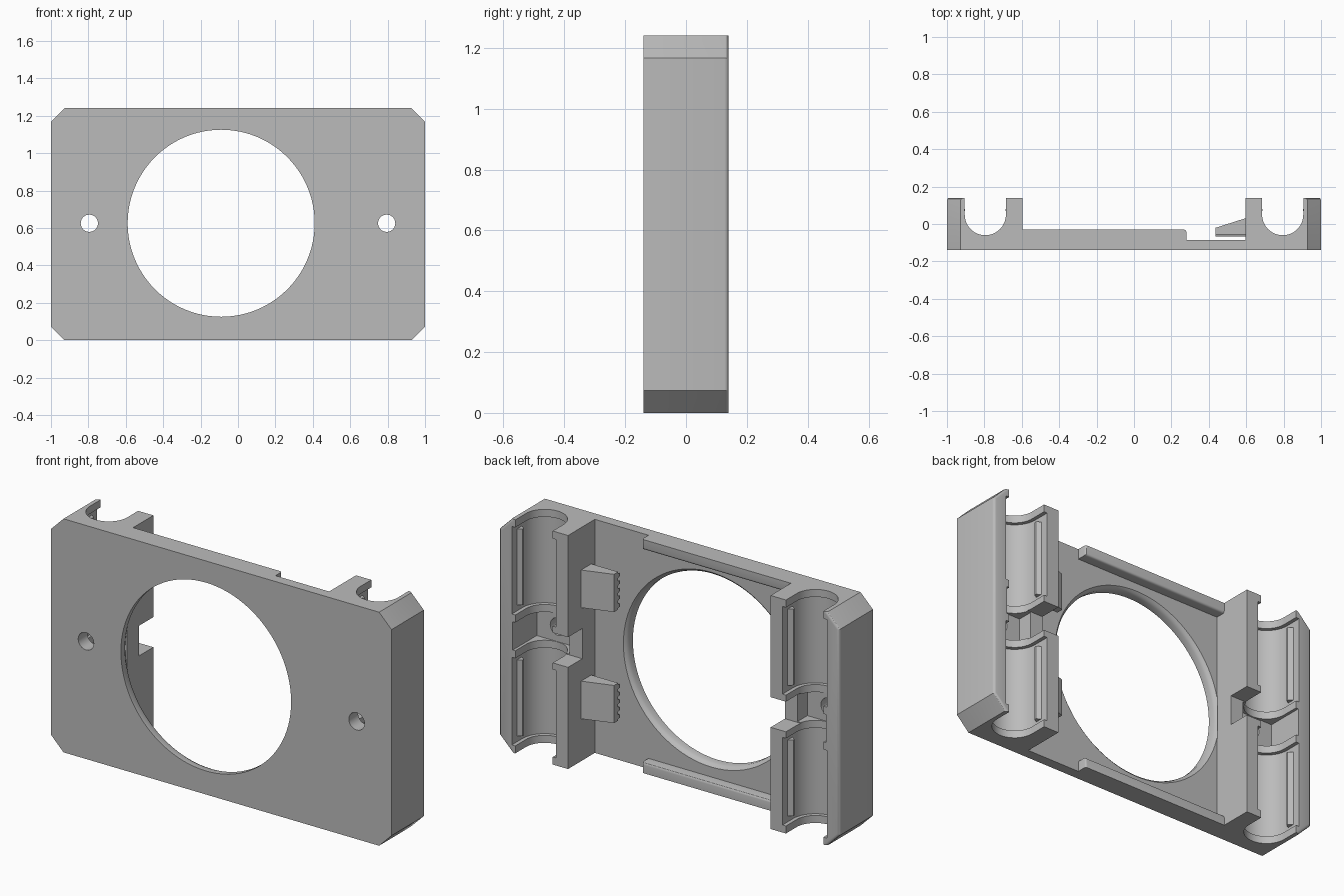
import bpy, bmesh, math

if "Cube" in bpy.data.objects:
    bpy.data.objects.remove(bpy.data.objects["Cube"])

GREY = (0.5, 0.5, 0.5, 1)
mat = bpy.data.materials.new("grey plastic")
mat.use_nodes = True
mat.diffuse_color = GREY
mat.node_tree.nodes["Principled BSDF"].inputs["Base Color"].default_value = GREY

W, H, BACK, FRONT, FLOOR = 1.0, 1.24, 0.14, -0.14, -0.085
MID = H / 2
INNER, ROD_X, ROD_Y = 0.595, 0.795, 0.05


def finish(name, bm):
    bmesh.ops.recalc_face_normals(bm, faces=bm.faces)
    mesh = bpy.data.meshes.new(name)
    bm.to_mesh(mesh)
    bm.free()
    mesh.materials.append(mat)
    obj = bpy.data.objects.new(name, mesh)
    bpy.context.collection.objects.link(obj)
    return obj


def loft(name, rings):
    """Closed solid through equal-length rings of 3D points."""
    bm = bmesh.new()
    loops = [[bm.verts.new(p) for p in ring] for ring in rings]
    for a, b in zip(loops, loops[1:]):
        for i in range(len(a)):
            j = (i + 1) % len(a)
            bm.faces.new((a[i], a[j], b[j], b[i]))
    bm.faces.new(loops[0])
    bm.faces.new(loops[-1])
    return finish(name, bm)


def prism(name, pts, axis, lo, hi):
    """Extrude a 2D outline along one axis."""
    put = {"x": lambda p, t: (t, p[0], p[1]),
           "y": lambda p, t: (p[0], t, p[1]),
           "z": lambda p, t: (p[0], p[1], t)}[axis]
    return loft(name, [[put(p, t) for p in pts] for t in (lo, hi)])


def box(name, x, y, z):
    x, y, z = sorted(x), sorted(y), sorted(z)
    return prism(name, [(x[0], y[0]), (x[1], y[0]), (x[1], y[1]), (x[0], y[1])], "z", *z)


def ring(cx, cz, r, y, n):
    return [(cx + r * math.cos(2 * math.pi * i / n), y,
             cz + r * math.sin(2 * math.pi * i / n)) for i in range(n)]


def channel(cx, r, z):
    """U-shaped trough open to the back."""
    n = 32
    pts = [(cx + r * math.cos(math.pi * (1 + i / n)),
            ROD_Y + r * math.sin(math.pi * (1 + i / n))) for i in range(n + 1)]
    return prism("channel_cutter", pts + [(cx + r, 0.3), (cx - r, 0.3)], "z", *z)


def apply_modifier(obj, mod):
    bpy.context.view_layer.objects.active = obj
    bpy.ops.object.modifier_apply(modifier=mod.name)


def cut(obj, cutter):
    mod = obj.modifiers.new("cut", "BOOLEAN")
    mod.operation = "DIFFERENCE"
    mod.solver = "EXACT"
    mod.object = cutter
    apply_modifier(obj, mod)
    bpy.data.objects.remove(cutter)


# Body block with clipped corners and softened rear outer edges
c = 0.073
outline = [(-W + c, 0), (W - c, 0), (W, c), (W, H - c),
           (W - c, H), (-W + c, H), (-W, H - c), (-W, c)]
body = prism("carriage_body", outline, "y", FRONT, BACK)
bm = bmesh.new()
bm.from_mesh(body.data)
rear = [e for e in bm.edges if all(v.co.y > 0 for v in e.verts)
        and abs(e.verts[0].co.z - e.verts[1].co.z) > 0.01]
bmesh.ops.bevel(bm, geom=rear, offset=0.014, segments=3, profile=0.5, affect="EDGES")
bm.to_mesh(body.data)
bm.free()

# Open centre and large round opening with an eased rear rim
cut(body, box("centre_cutter", (-INNER, INNER), (FLOOR, 0.3), (-0.1, H + 0.1)))
cut(body, loft("opening_cutter", [ring(-0.09, 0.625, r, y, 96) for r, y in
                                  ((0.5, -0.2), (0.5, -0.108), (0.507, -0.094), (0.523, -0.08))]))

# Bearing seats, screw pocket, tie notch and screw hole on both sides
for s in (-1, 1):
    cx = s * ROD_X
    cut(body, channel(cx, 0.11, (-0.1, H + 0.1)))
    for z in ((0.04, 0.505), (H - 0.505, H - 0.04)):
        cut(body, channel(cx, 0.13, z))
    cut(body, box("pocket_cutter", (cx - 0.125, cx + 0.125), (-0.062, 0.3), (0.545, H - 0.545)))
    cut(body, box("notch_cutter", (s * 0.56, s * 0.75), (0.02, 0.3), (0.54, H - 0.54)))
    cut(body, loft("screw_cutter", [ring(cx, 0.625, 0.046, y, 32) for y in (-0.2, 0.1)]))

# Snap ridges that hold the bearings
for s in (-1, 1):
    for k in (-1, 1):
        wall = s * ROD_X + k * 0.135
        tip = s * ROD_X + k * 0.108
        for z in ((0.07, 0.475), (H - 0.475, H - 0.07)):
            prism("snap_ridge", [(wall, 0.055), (tip, 0.07), (tip, 0.08), (wall, 0.1)], "z", *z)

# Stiffening rails along the top and bottom edges
for name, z in (("bottom_rail", (0, 0.055)), ("top_rail", (H - 0.055, H))):
    rail = box(name, (-INNER - 0.01, 0.28), (FLOOR - 0.01, -0.03), z)
    bm = bmesh.new()
    bm.from_mesh(rail.data)
    edges = [e for e in bm.edges if all(v.co.y > -0.04 for v in e.verts)
             and (all(v.co.x > 0.2 for v in e.verts)
                  or all(0.01 < v.co.z < H - 0.01 for v in e.verts))]
    bmesh.ops.bevel(bm, geom=edges, offset=0.012, segments=3, profile=0.5, affect="EDGES")
    bm.to_mesh(rail.data)
    bm.free()

# Toothed belt clamps on the left bearing wall
for z0 in (0.225, 0.815):
    prism("belt_clamp", [(0.6, 0.032), (0.437, -0.02), (0.437, -0.055), (0.6, -0.055)],
          "z", z0, z0 + 0.2)
    for i in range(5):
        z = z0 + 0.02 + i * 0.04
        prism("clamp_tooth", [(-0.05, z - 0.014), (-0.05, z + 0.014),
                              (-0.067, z + 0.008), (-0.067, z - 0.008)], "x", 0.437, 0.6)

# Smooth the round surfaces, keep corners crisp
for obj in bpy.context.scene.objects:
    obj.select_set(obj.type == "MESH")
bpy.context.view_layer.objects.active = body
bpy.ops.object.shade_smooth_by_angle(angle=math.radians(30))
